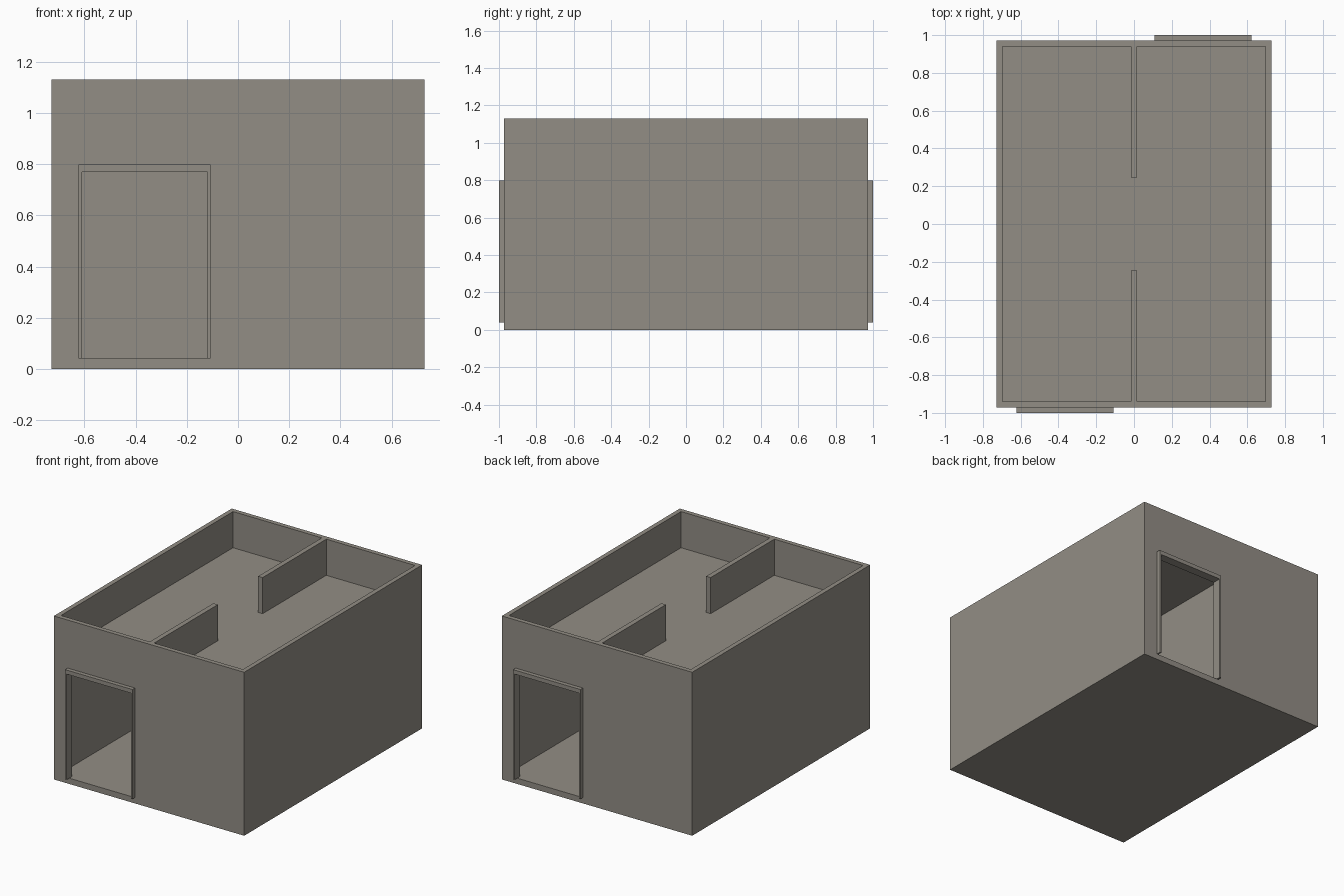
import bpy, bmesh

if "Cube" in bpy.data.objects:
    bpy.data.objects.remove(bpy.data.objects["Cube"])

stone = bpy.data.materials.new("warm grey plaster")
stone.diffuse_color = (0.29, 0.27, 0.235, 1)
stone.use_nodes = True
stone.node_tree.nodes["Principled BSDF"].inputs["Base Color"].default_value = stone.diffuse_color

# Main dimensions
HX, HY, T = 0.728, 0.972, 0.032        # half width, half depth, wall thickness
FLOOR, CEIL0, CEIL1, TOP = 0.04, 0.848, 0.88, 1.13
DOOR0, DOOR1 = -0.61, -0.12            # front door opening in x
LINTEL0, LINTEL1 = 0.77, 0.798


def box(name, x0, x1, y0, y1, z0, z1):
    """Axis-aligned box from its limits."""
    bm = bmesh.new()
    bmesh.ops.create_cube(bm, size=1)
    for v in bm.verts:
        v.co = ((x0 + x1) / 2 + v.co.x * (x1 - x0),
                (y0 + y1) / 2 + v.co.y * (y1 - y0),
                (z0 + z1) / 2 + v.co.z * (z1 - z0))
    me = bpy.data.meshes.new(name)
    bm.to_mesh(me)
    bm.free()
    me.materials.append(stone)
    ob = bpy.data.objects.new(name, me)
    bpy.context.collection.objects.link(ob)
    return ob


# Slabs: ground floor and the roof deck inside the parapet
box("floor_slab", -HX, HX, -HY, HY, 0, FLOOR)
box("roof_deck", -HX + T, HX - T, -HY + T, HY - T, CEIL0, CEIL1)

# Long side walls
for side, s in (("left", -1), ("right", 1)):
    a, b = sorted((s * HX, s * (HX - T)))
    box(side + "_wall", a, b, -HY, HY, FLOOR, TOP)

# End walls with a door each; the back is the front turned half way round
for end, s in (("front", 1), ("back", -1)):
    def part(name, x0, x1, y0, y1, z0, z1):
        xs, ys = sorted((s * x0, s * x1)), sorted((s * y0, s * y1))
        return box(end + "_" + name, *xs, *ys, z0, z1)

    yo, yi, yf = -HY, -HY + T, -1.0
    part("wall_narrow", -HX + T, DOOR0, yo, yi, FLOOR, TOP)
    part("wall_wide", DOOR1, HX - T, yo, yi, FLOOR, TOP)
    part("wall_over_door", DOOR0, DOOR1, yo, yi, LINTEL1, TOP)
    # Door frame standing proud of the wall
    part("door_jamb_outer", DOOR0 - 0.012, DOOR0, yf, yo, FLOOR, LINTEL0)
    part("door_jamb_inner", DOOR1, DOOR1 + 0.012, yf, yo, FLOOR, LINTEL0)
    part("door_lintel", DOOR0 - 0.012, DOOR1 + 0.012, yf, yo, LINTEL0, LINTEL1)
    part("door_lintel_lining", DOOR0, DOOR1, yo, yi, LINTEL0, LINTEL1)
    # Dividing wall running in from this end
    part("partition", -0.017, 0.017, yi, -0.245, FLOOR, TOP)
